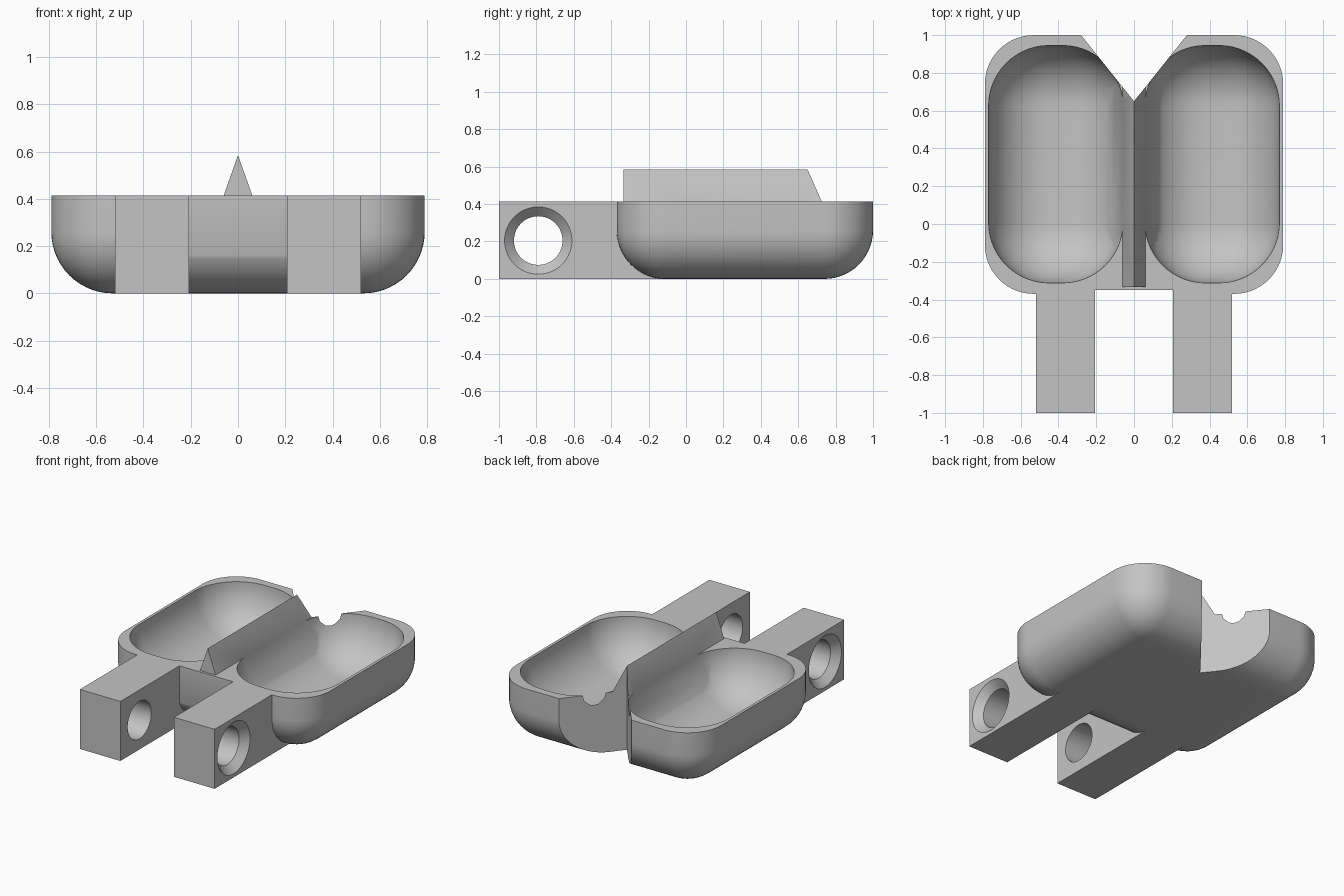
import bpy
import bmesh
import math
from mathutils import Matrix

if "Cube" in bpy.data.objects:
    bpy.data.objects.remove(bpy.data.objects["Cube"], do_unlink=True)

TOP = 0.415
SEGMENTS = 14

grey = bpy.data.materials.new("plain grey")
grey.use_nodes = True
colour = (0.55, 0.55, 0.55, 1)
grey.diffuse_color = colour
grey.node_tree.nodes["Principled BSDF"].inputs["Base Color"].default_value = colour


def finish(bm, name):
    bmesh.ops.recalc_face_normals(bm, faces=bm.faces[:])
    mesh = bpy.data.meshes.new(name)
    bm.to_mesh(mesh)
    bm.free()
    mesh.materials.append(grey)
    ob = bpy.data.objects.new(name, mesh)
    bpy.context.collection.objects.link(ob)
    return ob


def box(name, low, high, radius=0):
    """Box; a radius rounds every edge except those of the top."""
    bm = bmesh.new()
    bmesh.ops.create_cube(bm, size=1)
    for v in bm.verts:
        v.co = [low[i] if v.co[i] < 0 else high[i] for i in range(3)]
    if radius:
        edges = [e for e in bm.edges if min(v.co.z for v in e.verts) < low[2] + 1e-4]
        bmesh.ops.bevel(bm, geom=edges, offset=radius, offset_type='OFFSET',
                        segments=SEGMENTS, profile=0.5, affect='EDGES')
    return finish(bm, name)


def prism(name, profile, vector):
    bm = bmesh.new()
    face = bm.faces.new([bm.verts.new(p) for p in profile])
    made = bmesh.ops.extrude_face_region(bm, geom=[face])["geom"]
    bmesh.ops.translate(bm, vec=vector,
                        verts=[v for v in made if isinstance(v, bmesh.types.BMVert)])
    return finish(bm, name)


def cone_x(name, x1, x2, r1, r2):
    """Round cutter along x, centred on the hinge axis."""
    bm = bmesh.new()
    place = Matrix.Translation(((x1 + x2) / 2, -0.79, 0.205))
    turn = Matrix.Rotation(math.pi / 2, 4, 'Y')
    bmesh.ops.create_cone(bm, cap_ends=True, segments=64, radius1=r1, radius2=r2,
                          depth=x2 - x1, matrix=place @ turn)
    return finish(bm, name)


def combine(target, tool, operation):
    mod = target.modifiers.new(tool.name, 'BOOLEAN')
    mod.operation = operation
    mod.solver = 'EXACT'
    mod.object = tool
    bpy.context.view_layer.objects.active = target
    bpy.ops.object.modifier_apply(modifier=mod.name)
    bpy.data.objects.remove(tool, do_unlink=True)


# Rounded tray body with a shallow step between the lugs
tray = box("twin_tray", (-0.79, -0.37, 0), (0.79, 1, TOP), 0.26)
combine(tray, box("slot_cutter", (-0.3, -0.6, -0.2), (0.3, -0.35, 0.8)), 'DIFFERENCE')

# Mounting lugs
for s in (-1, 1):
    x = sorted((s * 0.207, s * 0.52))
    combine(tray, box("lug", (x[0], -1, 0), (x[1], -0.1, TOP)), 'UNION')

# Two rounded basins
for s in (-1, 1):
    x = sorted((s * 0.058, s * 0.77))
    combine(tray, box("basin_cutter", (x[0], -0.312, 0.095), (x[1], 0.945, 0.7), 0.32),
            'DIFFERENCE')

# Sharp dividing ridge, widening down into the basins
ridge = prism("ridge", [(-0.154, -0.333, 0.15), (0.154, -0.333, 0.15), (0, -0.333, 0.585)],
              (0, 1.2, 0))
combine(tray, ridge, 'UNION')

# V notch through the back
notch = prism("notch_cutter", [(0, 0.65, -0.2), (0.48, 1.25, -0.2), (-0.48, 1.25, -0.2)],
              (0, 0, 1.2))
combine(tray, notch, 'DIFFERENCE')

# Hinge hole, countersunk on the outer sides
combine(tray, cone_x("hole_cutter", -0.7, 0.7, 0.13, 0.13), 'DIFFERENCE')
combine(tray, cone_x("left_countersink", 0.46, 0.53, 0.12, 0.19), 'DIFFERENCE')
combine(tray, cone_x("right_countersink", -0.53, -0.46, 0.19, 0.12), 'DIFFERENCE')

bpy.ops.object.select_all(action='DESELECT')
tray.select_set(True)
bpy.context.view_layer.objects.active = tray
bpy.ops.object.shade_smooth_by_angle(angle=math.radians(25))
